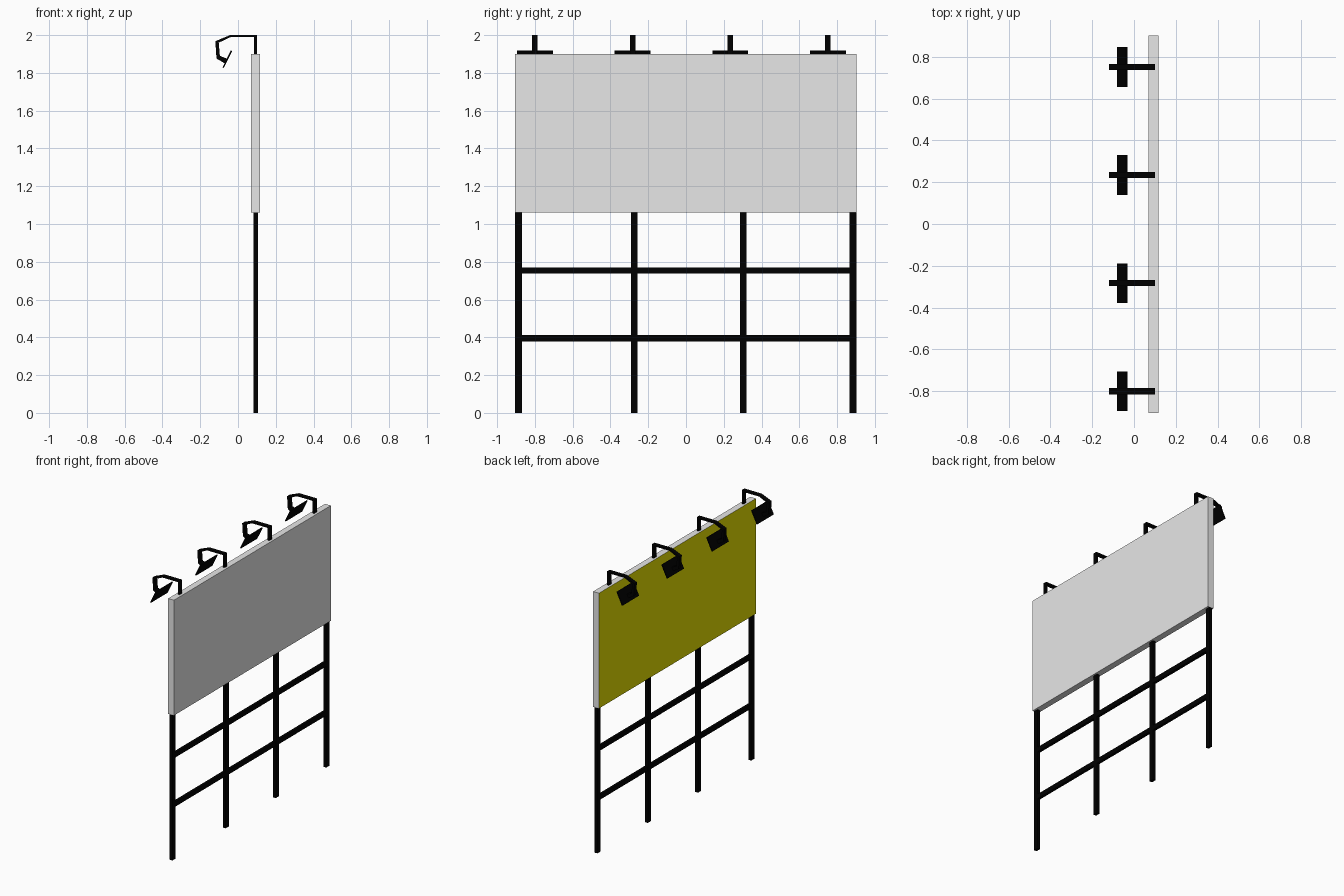
import bpy
import bmesh
from mathutils import Vector

cube = bpy.data.objects.get("Cube")
if cube:
    bpy.data.objects.remove(cube, do_unlink=True)


def material(name, color):
    m = bpy.data.materials.new(name)
    m.use_nodes = True
    m.diffuse_color = (*color, 1)
    m.node_tree.nodes["Principled BSDF"].inputs["Base Color"].default_value = (*color, 1)
    return m


black = material("black_metal", (0, 0, 0))
grey = material("grey_panel", (0.8, 0.8, 0.8))
yellow = material("yellow_poster", (0.8, 0.76, 0))


def make_object(name, bm, *mats):
    bmesh.ops.recalc_face_normals(bm, faces=bm.faces)
    mesh = bpy.data.meshes.new(name)
    bm.to_mesh(mesh)
    bm.free()
    for m in mats:
        mesh.materials.append(m)
    ob = bpy.data.objects.new(name, mesh)
    bpy.context.collection.objects.link(ob)
    return ob


def box(bm, low, high):
    low, high = Vector(low), Vector(high)
    verts = bmesh.ops.create_cube(bm, size=1)["verts"]
    bmesh.ops.scale(bm, vec=high - low, verts=verts)
    bmesh.ops.translate(bm, vec=(low + high) / 2, verts=verts)


def strip(bm, outer, inner, y, width):
    """Extrude the band between two x-z polylines along y."""
    rows = [[bm.verts.new((x, y + s * width / 2, z)) for x, z in line]
            for line in (outer, inner) for s in (-1, 1)]
    loops = list(zip(rows[0], rows[1], rows[3], rows[2]))
    for a, b in zip(loops, loops[1:]):
        for i in range(4):
            j = (i + 1) % 4
            bm.faces.new((a[i], a[j], b[j], b[i]))
    bm.faces.new(loops[0])
    bm.faces.new(loops[-1])


# Board, with the poster on its lamp side
bm = bmesh.new()
box(bm, (0.07, -0.905, 1.06), (0.117, 0.902, 1.9))
bm.normal_update()
for f in bm.faces:
    f.material_index = 1 if f.normal.x < -0.9 else 0
make_object("board", bm, grey, yellow)

# Posts
for i, y in enumerate((-0.887, -0.274, 0.303, 0.884)):
    bm = bmesh.new()
    box(bm, (0.083, y - 0.018, 0), (0.105, y + 0.018, 1.06))
    make_object(f"post_{i + 1}", bm, black)

# Cross rails
for name, z in (("lower_rail", 0.396), ("upper_rail", 0.754)):
    bm = bmesh.new()
    box(bm, (0.084, -0.887, z - 0.017), (0.104, 0.884, z + 0.017))
    make_object(name, bm, black)

# Lamp arms and tilted lamp plates
arm_outer = [(0.1, 1.9), (0.1, 2.0), (-0.042, 2.0), (-0.12, 1.968), (-0.114, 1.876), (-0.066, 1.848)]
arm_inner = [(0.086, 1.9), (0.086, 1.989), (-0.04, 1.989), (-0.102, 1.96), (-0.096, 1.89), (-0.056, 1.874)]
for i, y in enumerate((-0.8, -0.283, 0.234, 0.751)):
    bm = bmesh.new()
    strip(bm, arm_outer, arm_inner, y, 0.029)
    make_object(f"lamp_arm_{i + 1}", bm, black)
    bm = bmesh.new()
    strip(bm, [(-0.038, 1.919), (-0.082, 1.829)], [(-0.031, 1.916), (-0.075, 1.826)], y, 0.19)
    make_object(f"lamp_plate_{i + 1}", bm, black)
